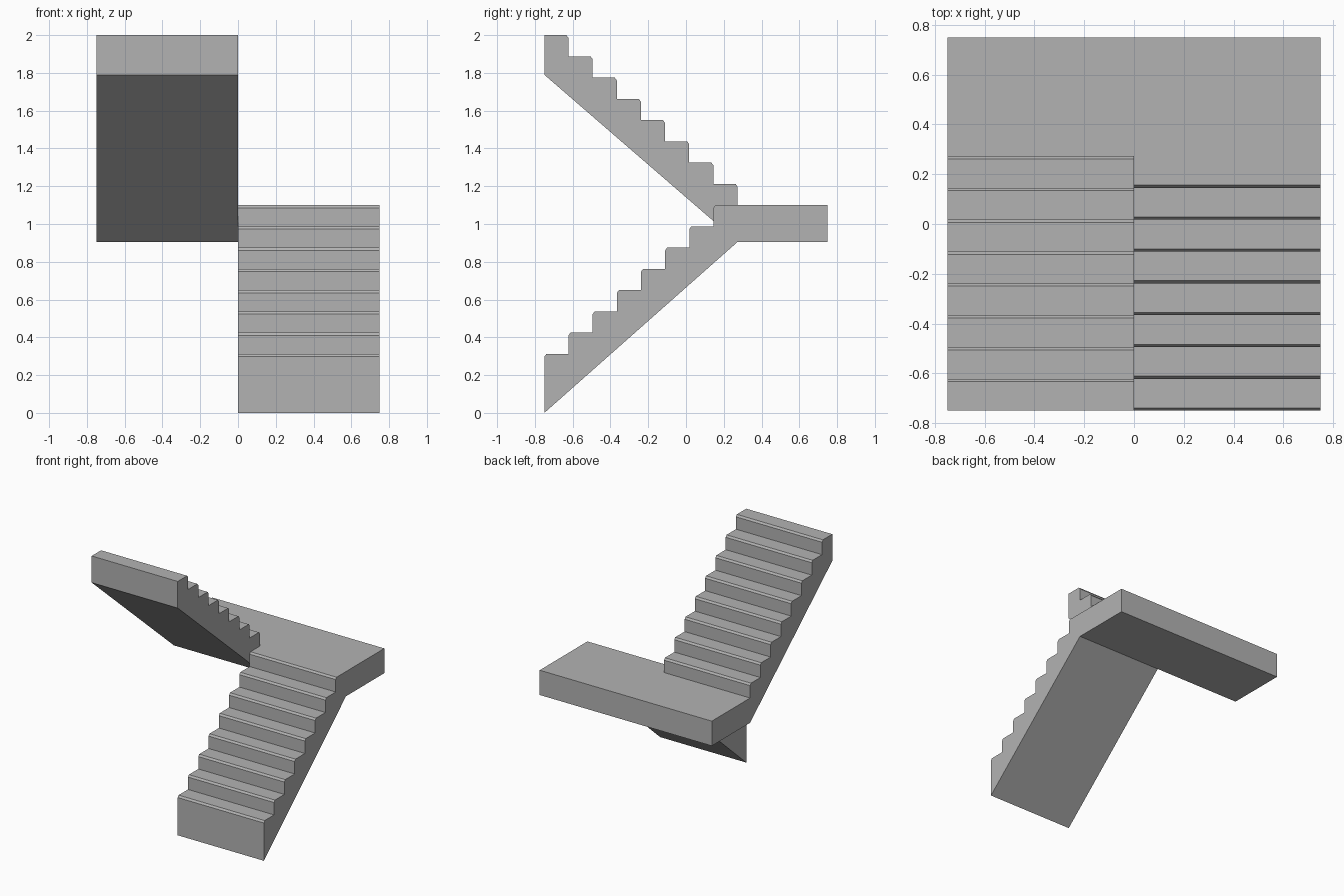
import bpy
import bmesh

# Remove the default cube
cube = bpy.data.objects.get("Cube")
if cube:
    bpy.data.objects.remove(cube, do_unlink=True)

# Main dimensions
HALF = 0.75                 # half width and half depth
STEPS = 8
RUN, RISE = 0.1279, 0.1125  # one step
NOSE_Y, NOSE_Z = 0.011, 0.015
SLAB_BOTTOM, SLAB_TOP = 0.905, 1.10
LANDING_EDGE = 0.273        # where the flights meet the landing

# Concrete colour
concrete = bpy.data.materials.new("concrete_grey")
concrete.use_nodes = True
GREY = (0.45, 0.45, 0.45, 1.0)
concrete.diffuse_color = GREY
concrete.node_tree.nodes["Principled BSDF"].inputs["Base Color"].default_value = GREY


def extrude_profile(name, profile, x0, x1):
    """Solid with a (y, z) outline, stretched from x0 to x1."""
    bm = bmesh.new()
    face = bm.faces.new([bm.verts.new((x0, y, z)) for y, z in profile])
    result = bmesh.ops.extrude_face_region(bm, geom=[face])
    moved = [v for v in result["geom"] if isinstance(v, bmesh.types.BMVert)]
    bmesh.ops.translate(bm, verts=moved, vec=(x1 - x0, 0, 0))
    bmesh.ops.recalc_face_normals(bm, faces=bm.faces)
    mesh = bpy.data.meshes.new(name)
    bm.to_mesh(mesh)
    bm.free()
    mesh.materials.append(concrete)
    obj = bpy.data.objects.new(name, mesh)
    bpy.context.collection.objects.link(obj)
    return obj


def step_outline(start_y, first_top, direction):
    """Treads and risers with bevelled nosings, climbing along direction."""
    points = []
    for i in range(STEPS):
        y = start_y + direction * RUN * i
        top = first_top + RISE * i
        points += [(y, top - NOSE_Z),
                   (y + direction * NOSE_Y, top),
                   (y + direction * RUN, top)]
    return points


# Lower flight rises from the front to the landing
lower = [(-HALF, 0.0)] + step_outline(-HALF, SLAB_TOP - RISE * (STEPS - 1), 1)
lower += [(LANDING_EDGE, SLAB_BOTTOM)]
extrude_profile("lower_flight", lower, 0, HALF)

# Upper flight returns from the landing towards the front
upper = [(LANDING_EDGE, SLAB_BOTTOM), (LANDING_EDGE, SLAB_TOP)]
upper += step_outline(LANDING_EDGE, 2.0 - RISE * (STEPS - 1), -1)
upper += [(-HALF, 1.79)]
extrude_profile("upper_flight", upper, -HALF, 0)

# Landing slab across the back
landing = [(LANDING_EDGE, SLAB_BOTTOM), (HALF, SLAB_BOTTOM),
           (HALF, SLAB_TOP), (LANDING_EDGE, SLAB_TOP)]
extrude_profile("landing", landing, -HALF, HALF)
